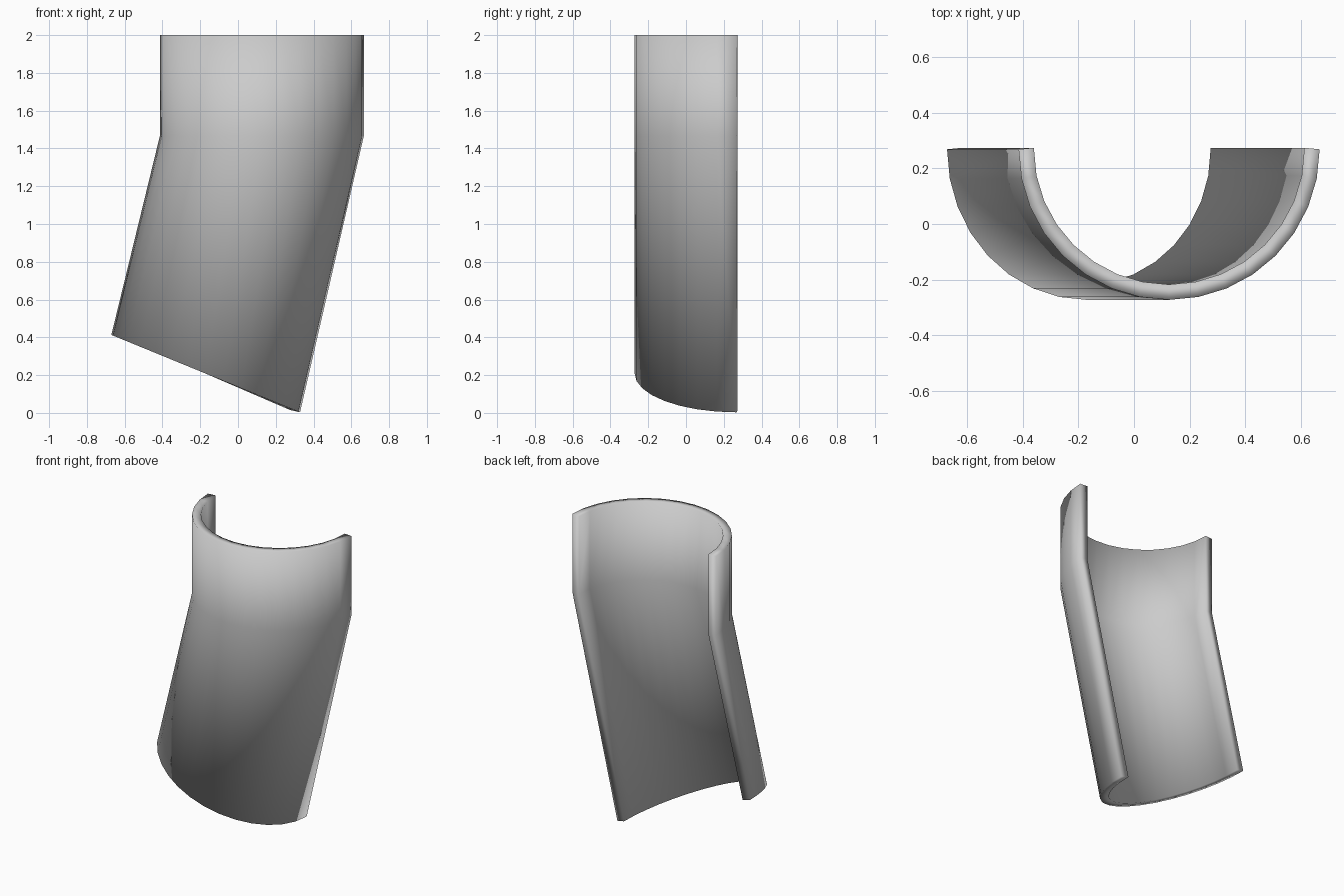
import bpy, bmesh
from math import sin, cos, pi, radians

if "Cube" in bpy.data.objects:
    bpy.data.objects.remove(bpy.data.objects["Cube"])

SEG, R, WALL = 16, 0.54, 0.055

# half-circle rings along the bent path: centre x, centre z, tilt
rings = [(0.126, 2.0, 0.0), (0.126, 1.465, 0.0), (-0.171, 0.208, radians(22.3))]

bm = bmesh.new()
rows = []
for cx, cz, tilt in rings:
    row = []
    for i in range(SEG + 1):
        a = pi + pi * i / SEG
        u, y = R * cos(a), R * sin(a) + 0.268
        row.append(bm.verts.new((cx + u * cos(tilt), y, cz - u * sin(tilt))))
    rows.append(row)
for top, low in zip(rows, rows[1:]):
    for i in range(SEG):
        bm.faces.new((top[i], low[i], low[i + 1], top[i + 1]))
bm.normal_update()

# bent half-pipe chute, thickened inwards and smooth all over
mesh = bpy.data.meshes.new("half_pipe_chute")
bm.to_mesh(mesh)
bm.free()
chute = bpy.data.objects.new("half_pipe_chute", mesh)
bpy.context.collection.objects.link(chute)
for p in mesh.polygons:
    p.use_smooth = True
wall = chute.modifiers.new("wall", 'SOLIDIFY')
wall.thickness = WALL
wall.offset = -1
